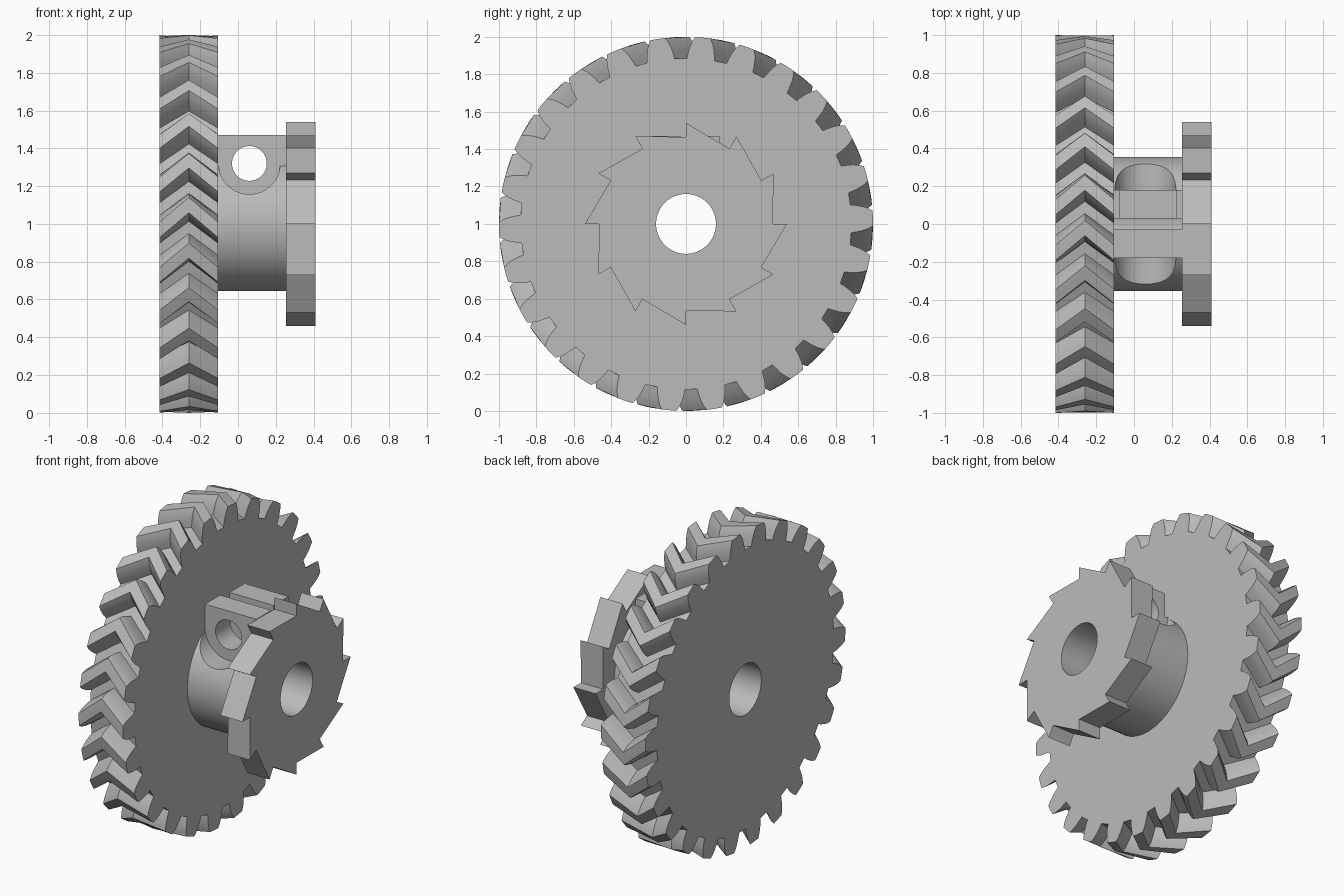
import bpy, bmesh
from math import sin, cos, pi, radians

if "Cube" in bpy.data.objects:
    bpy.data.objects.remove(bpy.data.objects["Cube"], do_unlink=True)

grey = bpy.data.materials.new("light grey plastic")
grey.use_nodes = True
grey.diffuse_color = (0.5, 0.5, 0.5, 1)
grey.node_tree.nodes["Principled BSDF"].inputs["Base Color"].default_value = (0.5, 0.5, 0.5, 1)


def loft(name, sections):
    """Skin equal-sized closed rings and cap both ends."""
    bm = bmesh.new()
    rings = [[bm.verts.new(p) for p in ring] for ring in sections]
    n = len(rings[0])
    for a, b in zip(rings, rings[1:]):
        for i in range(n):
            j = (i + 1) % n
            bm.faces.new((a[i], a[j], b[j], b[i]))
    bm.faces.new(rings[0])
    bm.faces.new(rings[-1])
    bmesh.ops.recalc_face_normals(bm, faces=bm.faces)
    mesh = bpy.data.meshes.new(name)
    bm.to_mesh(mesh)
    bm.free()
    mesh.materials.append(grey)
    ob = bpy.data.objects.new(name, mesh)
    bpy.context.collection.objects.link(ob)
    return ob


def axle_ring(x, polar, turn=0.0):
    """Ring around the axle from (radius, degrees) pairs."""
    return [(x, r * cos(radians(a + turn)), 1 + r * sin(radians(a + turn))) for r, a in polar]


def circle(r, n=72):
    return [(r, 360 * i / n) for i in range(n)]


def box(name, x0, x1, y0, y1, z0, z1):
    return loft(name, [[(x, y0, z0), (x, y1, z0), (x, y1, z1), (x, y0, z1)] for x in (x0, x1)])


def cross_cylinder(name, r, y0, y1, n=64):
    """Cylinder along y at the clamp screw position."""
    return loft(name, [[(0.06 + r * cos(2 * pi * i / n), y, 1.32 + r * sin(2 * pi * i / n))
                        for i in range(n)] for y in (y0, y1)])


def combine(ob, tool, operation="DIFFERENCE"):
    """Apply a boolean and discard the tool."""
    tool.hide_render = True
    mod = ob.modifiers.new("boolean", "BOOLEAN")
    mod.operation, mod.solver, mod.object = operation, "EXACT", tool
    graph = bpy.context.evaluated_depsgraph_get()
    result = bpy.data.meshes.new_from_object(ob.evaluated_get(graph))
    ob.modifiers.clear()
    ob.data = result
    bpy.data.objects.remove(tool, do_unlink=True)


def cut_bore(ob):
    combine(ob, loft("bore_cutter", [axle_ring(x, circle(0.16)) for x in (-1, 1)]))


# Herringbone gear: one tooth gap and land repeated, twisted to the middle and back
TEETH = 26
PITCH = 360 / TEETH
flank = [(0.885, 2.1), (0.915, 2.5), (0.945, 3.0), (0.975, 3.7), (1.0, 4.6)]
gap = [(r, -a) for r, a in reversed(flank)] + flank + [(1.0, PITCH / 2)]
gear_profile = [(r, a - 88.2 + PITCH * k) for k in range(TEETH) for r, a in gap]
gear = loft("herringbone_gear", [axle_ring(x, gear_profile, turn)
            for x, turn in ((-0.415, 0), (-0.26, -7.5), (-0.105, 0))])
cut_bore(gear)

# Ratchet wheel with saw teeth
ratchet_profile = [(r, 30 * k) for k in range(12) for r in (0.54, 0.465)]
ratchet = loft("ratchet_wheel", [axle_ring(x, ratchet_profile) for x in (0.255, 0.41)])
cut_bore(ratchet)

# Split clamp hub between the wheels
hub = loft("clamp_hub", [axle_ring(x, circle(0.355)) for x in (-0.105, 0.255)])
combine(hub, box("clamp_block", -0.105, 0.255, -0.18, 0.18, 1.0, 1.47), "UNION")
cut_bore(hub)
combine(hub, box("split_cutter", -0.5, 0.5, -0.03, 0.03, 1.0, 1.6))
combine(hub, cross_cylinder("screw_hole_cutter", 0.092, -0.6, 0.6))
for side in (-1, 1):
    combine(hub, cross_cylinder("screw_seat_cutter", 0.163, side * 0.18, side * 0.6))
# Relieved ends of the rear clamp ear
for x0, x1 in ((-0.2, -0.08), (0.228, 0.3)):
    combine(hub, box("ear_cutter", x0, x1, 0.0, 0.25, 1.317, 1.6))

# Smooth the round parts, keep the hard edges
for ob in (gear, ratchet, hub):
    bpy.ops.object.select_all(action="DESELECT")
    ob.select_set(True)
    bpy.context.view_layer.objects.active = ob
    bpy.ops.object.shade_smooth_by_angle(angle=radians(12))
